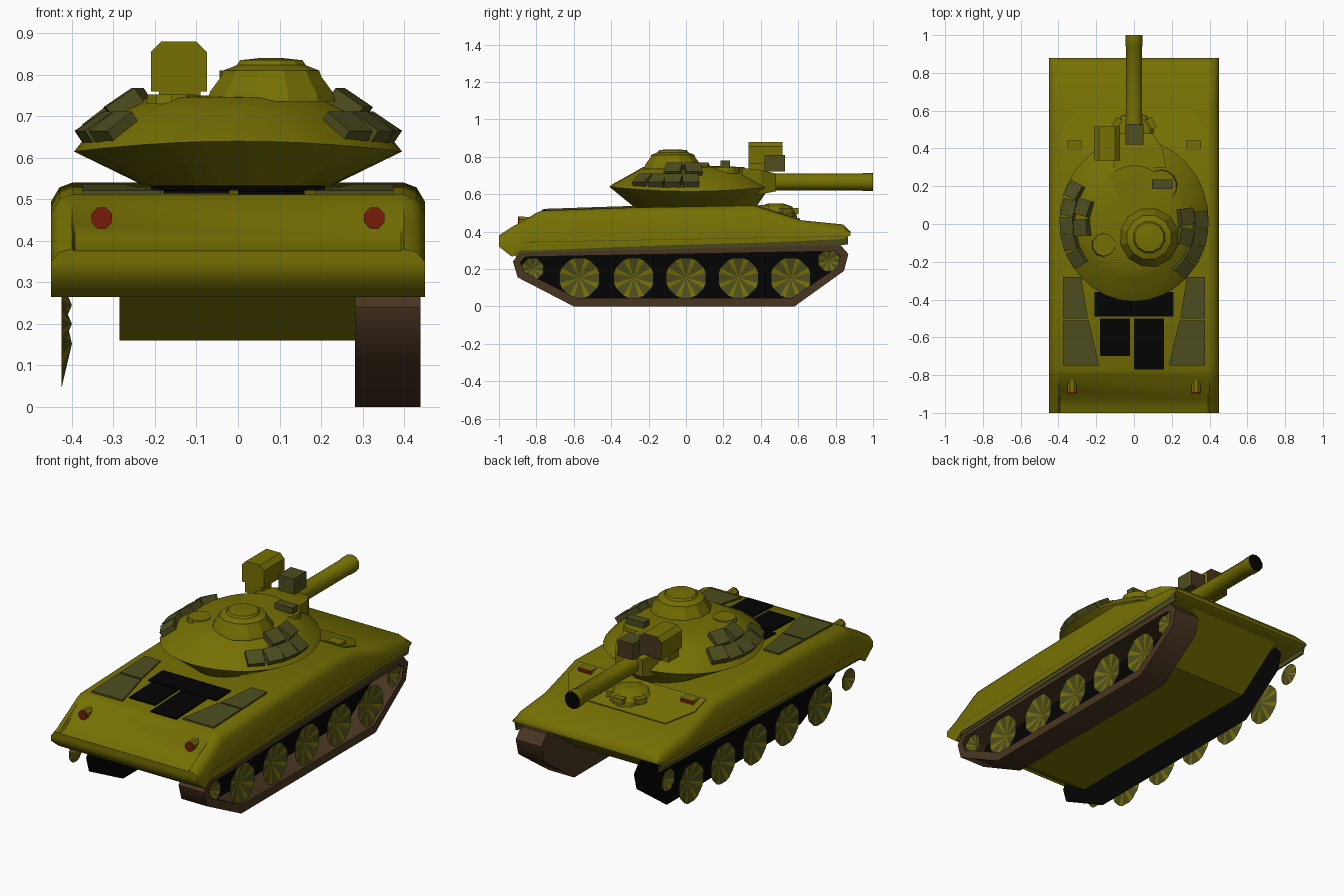
import bpy, bmesh
from math import sin, cos, pi, radians
from mathutils import Vector, Matrix

cube = bpy.data.objects.get("Cube")
if cube:
    bpy.data.objects.remove(cube, do_unlink=True)


def material(name, rgb):
    m = bpy.data.materials.new(name)
    m.use_nodes = True
    m.diffuse_color = (*rgb, 1)
    m.node_tree.nodes["Principled BSDF"].inputs["Base Color"].default_value = (*rgb, 1)
    return m


OLIVE = material("olive", (0.18, 0.163, 0.001))
GREY = material("grey_green", (0.075, 0.075, 0.014))
BROWN = material("track_brown", (0.066, 0.036, 0.015))
BLACK = material("black", (0.001, 0.001, 0.001))
RED = material("lamp_red", (0.18, 0.012, 0.003))


def make(name, verts, faces, mats, smooth=0, rule=None):
    """Mesh object; rule(face) picks the material slot."""
    mesh = bpy.data.meshes.new(name)
    mesh.from_pydata([tuple(v) for v in verts], [], faces)
    bm = bmesh.new()
    bm.from_mesh(mesh)
    bmesh.ops.recalc_face_normals(bm, faces=bm.faces)
    bm.to_mesh(mesh)
    bm.free()
    for m in mats:
        mesh.materials.append(m)
    if rule:
        for p in mesh.polygons:
            p.material_index = rule(p)
    if smooth:
        mesh.shade_smooth()
        mesh.set_sharp_from_angle(angle=radians(smooth))
    ob = bpy.data.objects.new(name, mesh)
    bpy.context.collection.objects.link(ob)


def skin(count, n):
    return [(k * n + i, k * n + (i + 1) % n, (k + 1) * n + (i + 1) % n, (k + 1) * n + i)
            for k in range(count - 1) for i in range(n)]


def loft(name, rings, mats, smooth=0, rule=None):
    """Skin a row of equal closed rings and cap both ends."""
    n = len(rings[0])
    verts = [v for r in rings for v in r]
    caps = [tuple(range(n)), tuple(range(len(verts) - n, len(verts)))]
    make(name, verts, skin(len(rings), n) + caps, mats, smooth, rule)


def side_prism(name, profile, x0, x1, mat, smooth=0):
    loft(name, [[(x, y, z) for y, z in profile] for x in (x0, x1)], [mat], smooth)


def turned(name, centre, rings, sides, mats, axis="Z", smooth=35, rule=None):
    """Solid of revolution from (radius, height) pairs."""
    cx, cy, cz = centre
    out = []
    for r, h in rings:
        ring = []
        for i in range(sides):
            a = 2 * pi * (i + 0.5) / sides
            u, v = r * cos(a), r * sin(a)
            ring.append((cx + u, cy + v, cz + h) if axis == "Z" else (cx + u, cy + h, cz + v))
        out.append(ring)
    loft(name, out, mats, smooth, rule)


def box(name, centre, size, mats, rot=Matrix.Identity(3), rule=None):
    rings = [[Vector(centre) + rot @ Vector((sx * size[0] / 2, sy * size[1] / 2, sz * size[2] / 2))
              for sx, sy in ((-1, -1), (1, -1), (1, 1), (-1, 1))] for sz in (-1, 1)]
    loft(name, rings, mats, 0, rule)


def front_face(p):
    return 1 if p.normal.y > 0.9 else 0


# Upper hull stations: y, fender height, recessed deck height, bottom height
STATIONS = [(-1, .38, .375, .32), (-.95, .412, .39, .28), (-.93, .425, .404, .265), (-.88, .453, .44, .3),
            (-.8, .5, .5, .3), (-.77, .512, .512, .3), (-.3, .528, .528, .32), (.36, .54, .54, .34),
            (.62, .46, .46, .35), (.84, .438, .438, .36), (.88, .4, .4, .38)]


def deck(y):
    for (y0, _, z0, _), (y1, _, z1, _) in zip(STATIONS, STATIONS[1:]):
        if y <= y1:
            return z0 + (z1 - z0) * (y - y0) / (y1 - y0)


rings = []
for y, top, inner, low in STATIONS:
    d = min(.045, (top - low) * .5)
    half = [(.45, low), (.45, top - d), (.43, top - d * .25), (.4, top), (.393, inner)]
    rings.append([(x, y, z) for x, z in half] + [(-x, y, z) for x, z in reversed(half)])
loft("upper_hull", rings, [OLIVE], 55)
side_prism("lower_hull", [(-.93, .28), (-.75, .16), (.55, .16), (.84, .37), (.6, .4), (-.8, .4)],
           -.285, .285, OLIVE)

# Running gear: one full track on +x, bare backing sheet on -x
OUTER = [(-.88, .3), (-.925, .24), (-.9, .155), (-.6, 0), (.58, 0), (.845, .19), (.868, .28), (.82, .335)]
INNER = [(-.86, .265), (-.885, .235), (-.865, .185), (-.585, .045), (.565, .045), (.81, .21), (.825, .27),
         (.795, .295)]
loops = [(OUTER, .282), (OUTER, .44), (INNER, .44), (INNER, .286)]
verts = [(x, y, z) for prof, x in loops for y, z in prof]
make("track", verts, skin(4, len(OUTER)) + [tuple(range(len(OUTER)))], [BROWN], 50)
side_prism("track_backing", INNER, .286, .292, BLACK)
make("bare_backing_sheet", [(-.287, y, z) for y, z in OUTER], [tuple(range(len(OUTER)))], [BLACK])


def wheel(name, side, y, z, r):
    """Dished disc of alternating grey and olive sectors."""
    rim = []
    for i in range(8):
        for off in (-.33, .33):
            a = (i + off) * pi / 4
            rim.append((side * .425, y + r * cos(a), z + r * sin(a)))
    hub = len(rim)
    fan = [(hub, i, (i + 1) % hub) for i in range(hub)]
    make(name, rim + [(side * .4, y, z)], fan, [OLIVE, GREY], rule=lambda p: p.index % 2 == 0)


for side, label in ((1, "left"), (-1, "right")):
    for i, y in enumerate((-.57, -.28, 0, .28, .56)):
        wheel(f"{label}_road_wheel_{i + 1}", side, y, .152, .11)
    wheel(f"{label}_rear_wheel", side, -.82, .2, .06)
    wheel(f"{label}_front_wheel", side, .765, .245, .06)
    # Lower strip tucked in under the hull side
    strip = [(-.87, .345, .449), (.865, .376, .449), (.865, .33, .441), (-.91, .285, .441)]
    loft(label + "_lower_strip", [[(side * (x + dx), y, z) for y, z, x in strip] for dx in (-.008, .0015)], [GREY])


def plate(name, corners, mat, lift):
    """Thin plate that follows the deck slope."""
    loft(name, [[(x, y, deck(y) + h) for x, y in corners] for h in (-.01, lift)], [mat])


for s, label in ((1, "left"), (-1, "right")):
    plate(label + "_deck_panel_front", [(s * .28, -.28), (s * .375, -.28), (s * .375, -.5), (s * .245, -.5)],
          GREY, .009)
    plate(label + "_deck_panel_rear", [(s * .24, -.51), (s * .375, -.51), (s * .375, -.75), (s * .185, -.75)],
          GREY, .009)
    # Rear lamps in small housings, and red-faced front lamps
    turned(label + "_lamp_housing", (s * .328, -.89, .455), [(.027, 0), (.025, .07)], 8, [OLIVE], "Y", 0)
    turned(label + "_rear_lamp", (s * .328, -.897, .455), [(.027, 0), (.027, .008)], 8, [RED], "Y", 0)
    box(label + "_front_lamp", (s * .315, .415, .521), (.08, .055, .04), [OLIVE, RED], rule=front_face)
for name, x0, x1, y0, y1 in (("wide_grille", -.21, .21, -.49, -.36), ("right_grille", -.18, -.02, -.7, -.5),
                             ("left_grille", 0, .16, -.77, -.5)):
    plate(name, [(x0, y0), (x1, y0), (x1, y1), (x0, y1)], BLACK, .007)

# Front slope plate and driver hatch ringed with vision blocks
plate("front_slope_plate", [(-.39, .38), (.39, .38), (.39, .48), (.3, .61), (-.3, .61), (-.39, .48)], OLIVE, .006)
turned("driver_hatch", (0, .48, .46), [(.115, 0), (.11, .045), (.085, .075), (.04, .09)], 10, [OLIVE], smooth=15)
for i, deg in enumerate((30, 90, 150)):
    a = radians(deg)
    box(f"driver_vision_block_{i + 1}", (.105 * cos(a), .48 + .105 * sin(a), .51), (.035, .06, .03), [OLIVE],
        Matrix.Rotation(a, 3, "Z"))

# Turret: stacked ovals of centre y, half width, half length, height
SIDES = 32
rings = []
for cy, rx, ry, z, lift in ((.05, .21, .32, .525, 0), (.02, .395, .43, .615, .025), (.02, .375, .41, .64, .015),
                            (.03, .29, .32, .71, 0), (.04, .22, .27, .745, 0), (.04, .1, .13, .75, 0)):
    rings.append([(rx * cos(a), cy + ry * sin(a), z + lift * sin(a) ** 2)
                  for a in (2 * pi * i / SIDES for i in range(SIDES))])
loft("turret", rings, [OLIVE], 32)
turned("commander_cupola", (.08, -.07, .735), [(.16, 0), (.152, .025), (.125, .06), (.12, .075), (.086, .088),
                                              (.078, .1), (.03, .105)], 12, [OLIVE], smooth=20)
turned("loader_hatch", (-.16, -.11, .73), [(.065, 0), (.06, .022)], 10, [OLIVE], smooth=20)
turned("gunner_hatch", (.14, .2, .71), [(.09, 0), (.085, .035)], 14, [OLIVE], smooth=20)
box("periscope", (.15, .21, .757), (.11, .05, .045), [GREY])

# Gun and mantlet
loft("mantlet", [[(x, y, z) for x, z in ((x0, lo), (x1, lo), (x1, hi), (x0, hi))]
                 for y, x0, x1, lo, hi in ((.3, -.11, .17, .6, .74), (.4, -.1, .15, .6, .73),
                                           (.48, -.07, .1, .615, .71))], [OLIVE])
turned("gun_barrel", (0, 0, .665), [(.046, .45), (.046, .56), (.045, .57), (.045, .94), (.048, .945), (.048, 1)],
       10, [OLIVE, BLACK], "Y", 38, lambda p: 1 if p.normal.y > .9 and p.center.y > .99 else 0)
box("gun_sight", (.002, .475, .765), (.094, .11, .09), [GREY, BROWN], rule=front_face)

# Searchlight with clipped corners on a short mount
outline = [(-.21, .76), (-.075, .76), (-.075, .855), (-.1, .88), (-.185, .88), (-.21, .855)]
loft("searchlight", [[(x, y, z) for x, z in outline] for y in (.335, .515)], [OLIVE, BROWN], 0, front_face)
box("searchlight_mount", (-.14, .38, .735), (.1, .09, .06), [OLIVE])

# Stowage boxes tilted against both turret sides: angle, radius, height
LOWER = (-41, -25, -11, 4)
UPPER = (-14, 8)
for s, turn, label in ((1, 0, "left"), (-1, 10, "right")):
    spots = [(a + turn, .343, .665) for a in LOWER] + [(a + turn, .272, .722) for a in UPPER]
    if s < 0:
        spots.append((29, .355, .68))
    for i, (deg, r, z) in enumerate(spots):
        a = radians(deg) if s > 0 else pi - radians(deg)
        rot = Matrix.Rotation(a, 3, "Z") @ Matrix.Rotation(radians(34), 3, "Y")
        box(f"{label}_stowage_box_{i + 1}", (r * cos(a), r * sin(a), z), (.083, .088, .056), [GREY], rot)
